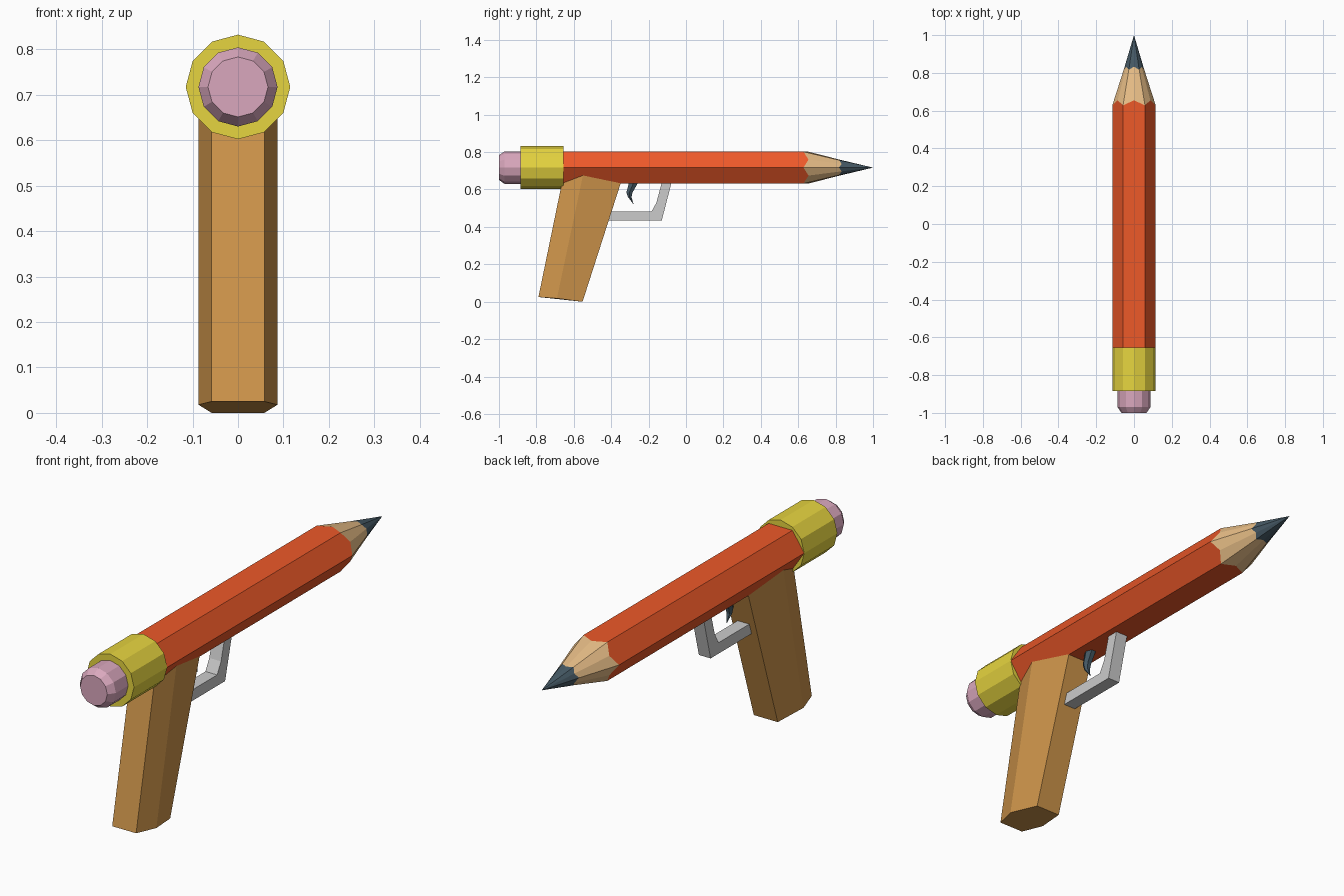
import bpy, bmesh, math

if "Cube" in bpy.data.objects:
    bpy.data.objects.remove(bpy.data.objects["Cube"])

CZ = 0.717  # height of the pencil axis


def material(name, rgb):
    m = bpy.data.materials.new(name)
    m.diffuse_color = (*rgb, 1)
    m.use_nodes = True
    m.node_tree.nodes["Principled BSDF"].inputs["Base Color"].default_value = m.diffuse_color
    return m


def loft(name, rings, mat=None, tip=None, cap_start=True, cap_end=True):
    """Skin a list of equal-length point rings, optionally ending in a tip."""
    bm = bmesh.new()
    vs = [[bm.verts.new(p) for p in r] for r in rings]
    n = len(vs[0])
    for a, b in zip(vs, vs[1:]):
        for i in range(n):
            j = (i + 1) % n
            bm.faces.new((a[i], a[j], b[j], b[i]))
    if cap_start:
        bm.faces.new(vs[0][::-1])
    if tip:
        t = bm.verts.new(tip)
        for i in range(n):
            bm.faces.new((vs[-1][i], vs[-1][(i + 1) % n], t))
    elif cap_end:
        bm.faces.new(vs[-1])
    bmesh.ops.recalc_face_normals(bm, faces=bm.faces)
    me = bpy.data.meshes.new(name)
    bm.to_mesh(me)
    bm.free()
    ob = bpy.data.objects.new(name, me)
    bpy.context.collection.objects.link(ob)
    if mat:
        me.materials.append(mat)
    return ob


def round_ring(y, r, n=12):
    return [(r * math.cos(math.tau * i / n), y, CZ + r * math.sin(math.tau * i / n))
            for i in range(n)]


# Flattened hexagon with a midpoint on every side
HEX = [(0.115, 0), (0.058, 0.085), (-0.058, 0.085),
       (-0.115, 0), (-0.058, -0.085), (0.058, -0.085)]
SECTION = []
for (x0, z0), (x1, z1) in zip(HEX, HEX[1:] + HEX[:1]):
    SECTION += [(x0, z0), ((x0 + x1) / 2, (z0 + z1) / 2)]


def hex_ring(y_corner, y_mid, s=1.0):
    return [(x * s, y_mid if i % 2 else y_corner, CZ + z * s)
            for i, (x, z) in enumerate(SECTION)]


orange = material("orange_paint", (0.85, 0.10, 0.022))
yellow = material("yellow_metal", (0.79, 0.66, 0.05))
pink = material("pink_rubber", (0.70, 0.39, 0.51))
wood = material("bare_wood", (0.80, 0.51, 0.24))
lead = material("lead", (0.06, 0.10, 0.13))
brown = material("grip_wood", (0.62, 0.30, 0.07))

# Pencil barrel, sharpened wood and point
scallop = hex_ring(0.628, 0.655)
lead_base = hex_ring(0.818, 0.832, 0.47)
loft("barrel", [hex_ring(-0.66, -0.66), scallop], orange, cap_end=False)
loft("sharpened_wood", [scallop, lead_base], wood, cap_start=False, cap_end=False)
loft("lead_point", [lead_base], lead, tip=(0, 1, CZ), cap_start=False)

# Ferrule and eraser
loft("ferrule", [round_ring(-0.885, 0.115), round_ring(-0.655, 0.115)], yellow)
loft("eraser", [round_ring(-1, 0.066), round_ring(-0.97, 0.087),
                round_ring(-0.87, 0.087)], pink)


# Six-sided slanted grip, flaring towards the barrel
def grip_ring(back, mid, front):
    return [(s * x, y, z) for s, order in ((1, (back, mid, front)), (-1, (front, mid, back)))
            for x, y, z in order]


loft("grip", [grip_ring((0.058, -0.789, 0.025), (0.087, -0.69, 0.018), (0.058, -0.553, 0)),
              grip_ring((0.058, -0.652, 0.69), (0.087, -0.548, 0.69), (0.058, -0.331, 0.69))],
     brown)

# Trigger guard: extruded profile
guard = [(-0.43, 0.433), (-0.13, 0.433), (-0.074, 0.65), (-0.126, 0.65),
         (-0.158, 0.53), (-0.185, 0.481), (-0.43, 0.481)]
loft("trigger_guard", [[(x, y, z) for y, z in guard] for x in (-0.0285, 0.0285)])

# Curved, tapering trigger
trigger = []
for y, z, rx, ry in ((-0.272, 0.66, 0.022, 0.03), (-0.283, 0.63, 0.021, 0.027),
                     (-0.302, 0.585, 0.018, 0.019), (-0.301, 0.56, 0.013, 0.011)):
    trigger.append([(rx * math.cos(math.tau * i / 6), y + ry * math.sin(math.tau * i / 6), z)
                    for i in range(6)])
loft("trigger", trigger, lead, tip=(0, -0.28, 0.52))
